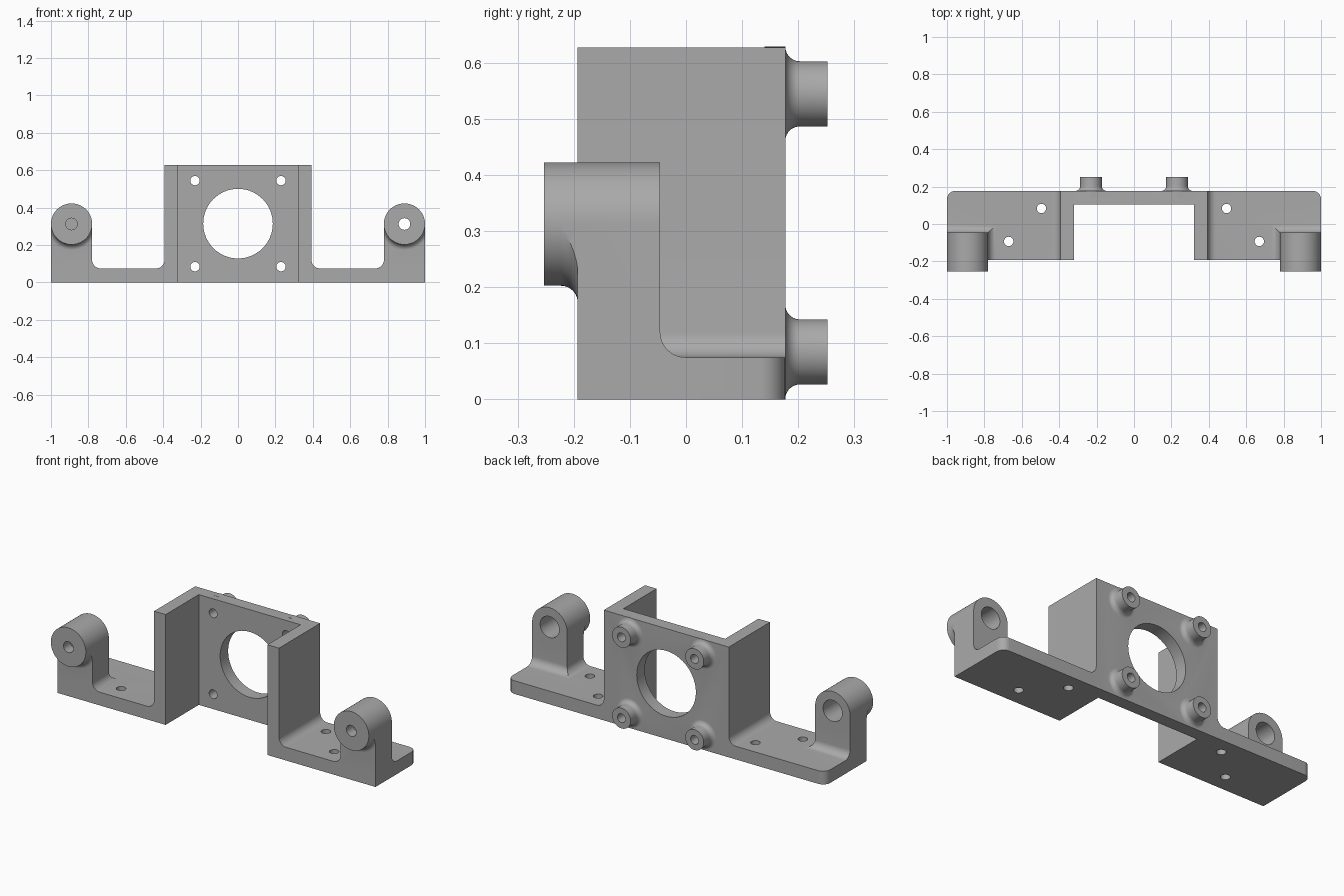
import bpy, bmesh
from math import pi, cos, sin

cube = bpy.data.objects.get("Cube")
if cube:
    bpy.data.objects.remove(cube, do_unlink=True)

GREY = (0.40, 0.40, 0.40, 1)
metal = bpy.data.materials.new("plain grey")
metal.use_nodes = True
metal.diffuse_color = GREY
metal.node_tree.nodes["Principled BSDF"].inputs["Base Color"].default_value = GREY

# Main dimensions
FRONT, BACK = -0.193, 0.177
BOX_X, WALL_X, BOX_TOP, PANEL_Y = 0.393, 0.32, 0.627, 0.105
PLATE_TOP, FILLET = 0.075, 0.045
EAR_X, EAR_Z, EAR_R = 0.89, 0.3125, 0.11
EAR_FRONT, EAR_BACK = -0.253, -0.046
MOTOR_Z, BOSS_X, BOSS_DZ = 0.3145, 0.23, 0.23


def finish(name, bm):
    bmesh.ops.remove_doubles(bm, verts=bm.verts, dist=1e-5)
    bmesh.ops.recalc_face_normals(bm, faces=bm.faces)
    mesh = bpy.data.meshes.new(name)
    bm.to_mesh(mesh)
    bm.free()
    mesh.materials.append(metal)
    ob = bpy.data.objects.new(name, mesh)
    bpy.context.collection.objects.link(ob)
    return ob


def arc(cx, cy, r, start, end, n=10):
    """Points on an arc, angles in degrees."""
    angles = [(start + (end - start) * i / n) * pi / 180 for i in range(n + 1)]
    return [(cx + r * cos(a), cy + r * sin(a)) for a in angles]


def prism(name, points, axis, lo, hi):
    """Extrude a 2D outline along the given axis."""
    place = {"x": lambda a, b, t: (t, a, b),
             "y": lambda a, b, t: (a, t, b),
             "z": lambda a, b, t: (a, b, t)}[axis]
    bm = bmesh.new()
    face = bm.faces.new([bm.verts.new(place(a, b, lo)) for a, b in points])
    moved = bmesh.ops.extrude_face_region(bm, geom=[face])["geom"]
    bmesh.ops.translate(bm, vec=place(0, 0, hi - lo),
                        verts=[v for v in moved if isinstance(v, bmesh.types.BMVert)])
    return finish(name, bm)


def lathe(name, x, z, profile):
    """Turn (radius, y) points about an axis parallel to y."""
    bm = bmesh.new()
    verts = [bm.verts.new((x + r, y, z)) for r, y in profile]
    edges = [bm.edges.new(pair) for pair in zip(verts, verts[1:])]
    bmesh.ops.spin(bm, geom=verts + edges, cent=(x, 0, z), axis=(0, 1, 0),
                   angle=2 * pi, steps=64, use_merge=True)
    return finish(name, bm)


def rod(name, x, z, r, y0, y1):
    return lathe(name, x, z, [(0, y0), (r, y0), (r, y1), (0, y1)])


def boolean(ob, other, operation):
    mod = ob.modifiers.new(operation, "BOOLEAN")
    mod.operation, mod.solver, mod.object = operation, "EXACT", other
    bpy.context.view_layer.objects.active = ob
    bpy.ops.object.modifier_apply(modifier=mod.name)
    bpy.data.objects.remove(other, do_unlink=True)
    return ob


def flip(points, s):
    return [(s * a, b) for a, b in points]


# U-shaped motor frame
bracket = prism("motor_bracket", [
    (-BOX_X, FRONT), (-WALL_X, FRONT), (-WALL_X, PANEL_Y), (WALL_X, PANEL_Y),
    (WALL_X, FRONT), (BOX_X, FRONT), (BOX_X, BACK), (-BOX_X, BACK)], "z", 0, BOX_TOP)

solids, cuts = [], []
fillet_z = PLATE_TOP + FILLET
ear_in = EAR_X - EAR_R
for s, side in ((1, "left"), (-1, "right")):
    # Base flange, filleted to the frame, with a rounded rear corner
    section = ([(0.36, 0), (1, 0), (1, PLATE_TOP)]
               + arc(BOX_X + FILLET, fillet_z, FILLET, 270, 180) + [(0.36, fillet_z)])
    flange = prism(side + "_flange", flip(section, s), "y", FRONT, BACK)
    plan = ([(0.3, FRONT), (1, FRONT)]
            + arc(1 - FILLET, BACK - FILLET, FILLET, 0, 90) + [(0.3, BACK)])
    corner = prism("corner", flip(plan, s), "z", -0.1, 0.3)
    solids.append(boolean(flange, corner, "INTERSECT"))

    # Ear post with mitred fillets on its inner and rear sides
    front_outline = ([(1, 0.03), (1, EAR_Z), (ear_in, EAR_Z)]
                     + arc(ear_in - FILLET, fillet_z, FILLET, 0, -90)
                     + [(ear_in - FILLET, 0.03)])
    side_outline = ([(FRONT, 0), (FRONT, 0.5), (EAR_BACK, 0.5)]
                    + arc(EAR_BACK + FILLET, fillet_z, FILLET, 180, 270)
                    + [(EAR_BACK + FILLET, 0)])
    post = prism(side + "_ear", flip(front_outline, s), "y", FRONT, 0.1)
    trim = prism("trim", side_outline, "x", *sorted((s * 0.7, s * 1.1)))
    solids.append(boolean(post, trim, "INTERSECT"))

    # Ear barrel and the fillet beneath its overhang
    x = s * EAR_X
    solids.append(rod(side + "_barrel", x, EAR_Z, EAR_R, EAR_FRONT, EAR_BACK))
    r = 0.03
    cove = lathe(side + "_cove", x, EAR_Z, [(0, FRONT - r)]
                 + arc(EAR_R + r, FRONT - r, r, 180, 90) + [(EAR_R + r, -0.15), (0, -0.15)])
    box = prism("box", [(x - EAR_R, 0.1), (x + EAR_R, 0.1),
                        (x + EAR_R, EAR_Z), (x - EAR_R, EAR_Z)], "y", -0.3, 0)
    solids.append(boolean(cove, box, "INTERSECT"))

    # Ear bore with a wide rear pocket
    cuts.append(rod("bore", x, EAR_Z, 0.031, -0.3, 0))
    cuts.append(rod("pocket", x, EAR_Z, 0.06, EAR_BACK - 0.145, 0))

    # Screw holes through the flange
    for hx, hy in ((0.495, 0.083), (0.67, -0.093)):
        cuts.append(prism("screw_hole", arc(s * hx, hy, 0.025, 0, 348.75, 31), "z", -0.1, 0.2))

    # Rear bosses with flared feet and through holes
    for z in (MOTOR_Z - BOSS_DZ, MOTOR_Z + BOSS_DZ):
        r = 0.026
        solids.append(lathe(side + "_boss", s * BOSS_X, z, [(0, 0.14), (0.058 + r, 0.14)]
                            + arc(0.058 + r, BACK + r, r, 270, 180)
                            + [(0.058, 0.252), (0, 0.252)]))
        cuts.append(rod("boss_hole", s * BOSS_X, z, 0.025, 0, 0.3))

# Motor opening
cuts.append(rod("motor_opening", 0, MOTOR_Z, 0.186, 0.05, 0.25))

for part in solids:
    boolean(bracket, part, "UNION")
for part in cuts:
    boolean(bracket, part, "DIFFERENCE")

bpy.ops.object.select_all(action="DESELECT")
bracket.select_set(True)
bpy.context.view_layer.objects.active = bracket
bpy.ops.object.shade_smooth_by_angle(angle=pi / 6)
